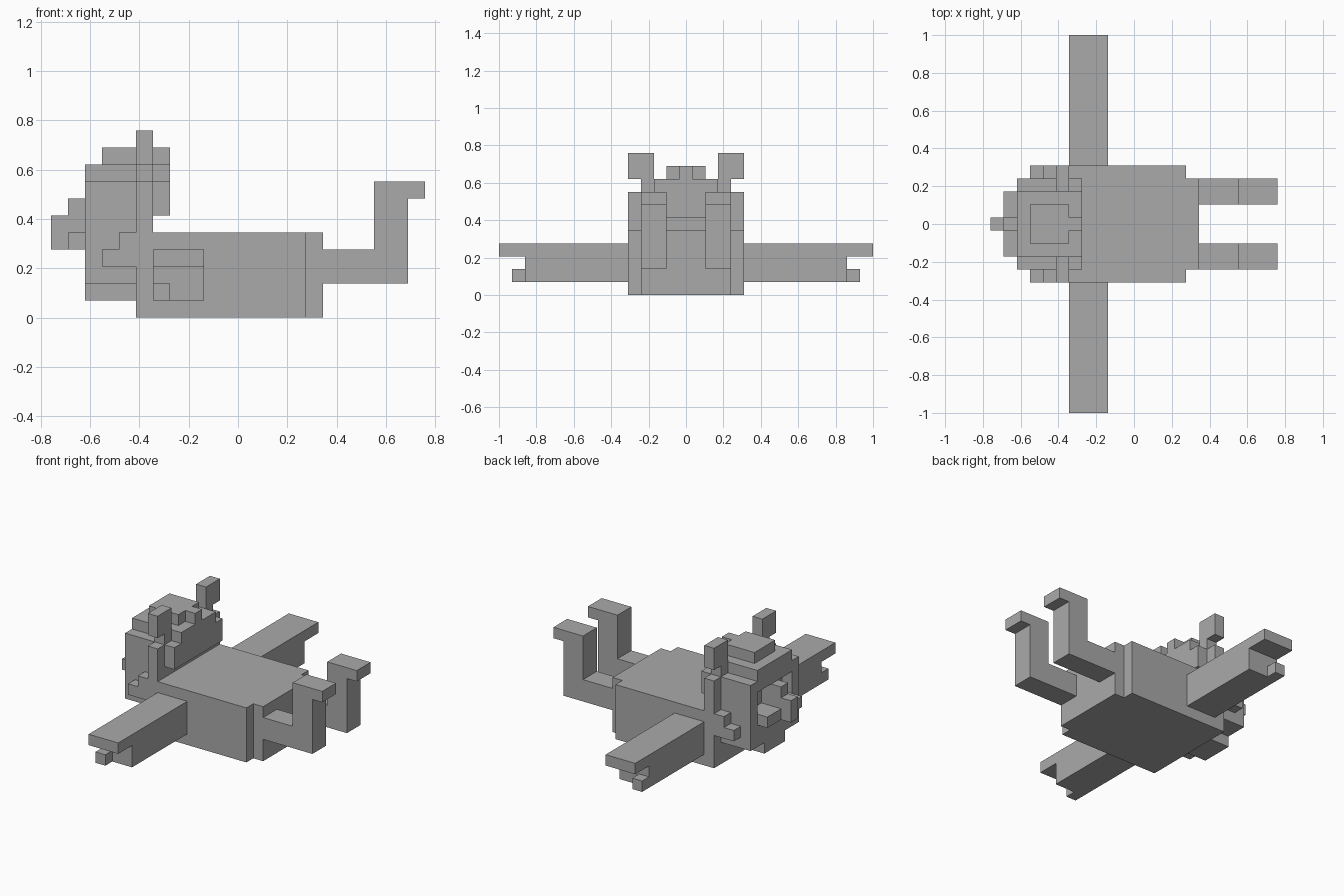
import bpy
import bmesh
from mathutils import Matrix, Vector

default = bpy.data.objects.get("Cube")
if default:
    bpy.data.objects.remove(default, do_unlink=True)

UNIT = 2 / 29  # edge of one building block

grey = bpy.data.materials.new("plain_grey")
grey.use_nodes = True
grey.diffuse_color = (0.4, 0.4, 0.4, 1)
grey.node_tree.nodes["Principled BSDF"].inputs["Base Color"].default_value = (0.4, 0.4, 0.4, 1)


def add_box(bm, xs, ys, zs):
    low, high = (Vector(c) * UNIT for c in zip(xs, ys, zs))
    size = high - low
    matrix = Matrix.Translation((low + high) / 2) @ Matrix.Diagonal((*size, 1))
    bmesh.ops.create_cube(bm, size=1, matrix=matrix)


def make_part(name, *boxes, side=1):
    """Join boxes, each given as x, y and z ranges in blocks, into one part."""
    bm = bmesh.new()
    for xs, ys, zs in boxes:
        add_box(bm, xs, sorted(side * y for y in ys), zs)
    mesh = bpy.data.meshes.new(name)
    bm.to_mesh(mesh)
    bm.free()
    mesh.materials.append(grey)
    obj = bpy.data.objects.new(name, mesh)
    bpy.context.collection.objects.link(obj)


def make_pair(name, *boxes):
    make_part("back_" + name, *boxes)
    make_part("front_" + name, *boxes, side=-1)


def mid(half):
    return (-half, half)


# Trunk with a narrower end
make_part("body", ((-6, 4), mid(4.5), (0, 5)), ((4, 5), mid(3.5), (0, 5)))

# Head, crown, forehead, nose bridge, lower face and chin
make_part("head",
          ((-8, -5), mid(3.5), (2, 8)),
          ((-9, -4), mid(2.5), (8, 9)),
          ((-9, -8), mid(3.5), (7, 8)),
          ((-9, -8), mid(0.5), (5, 7)),
          ((-9, -8), mid(3.5), (2, 5)),
          ((-9, -6), mid(1.5), (1, 2)))
make_pair("temple", ((-9, -8), (2.5, 3.5), (5, 7)))
make_part("back_hair", ((-5, -4), mid(3.5), (6, 8)))
make_part("crest", ((-8, -5), mid(1.5), (9, 10)), ((-5, -4), mid(0.5), (9, 10)))

# Nose and the ridge under it
make_part("nose", ((-10, -9), mid(0.5), (4, 7)), ((-11, -10), mid(0.5), (4, 6)))
make_pair("moustache", ((-10, -9), (0.5, 2.5), (4, 5)))

# Ears and stepped side locks
make_pair("ear", ((-6, -5), (2.5, 4.5), (9, 11)), ((-6, -5), (2.5, 3.5), (8, 9)))
make_pair("side_lock",
          ((-6, -5), (3.5, 4.5), (5, 8)),
          ((-7, -6), (3.5, 4.5), (3, 5)),
          ((-8, -7), (3.5, 4.5), (3, 4)))

# Arms with a flat hand and a thumb
make_pair("arm",
          ((-5, -2), (4.5, 12.5), (1, 4)),
          ((-5, -2), (12.5, 14.5), (3, 4)),
          ((-5, -4), (12.5, 13.5), (1, 2)))

# Bent legs with toes
make_pair("leg",
          ((5, 8), (1.5, 3.5), (2, 4)),
          ((8, 10), (1.5, 3.5), (2, 8)),
          ((10, 11), (1.5, 3.5), (7, 8)))
